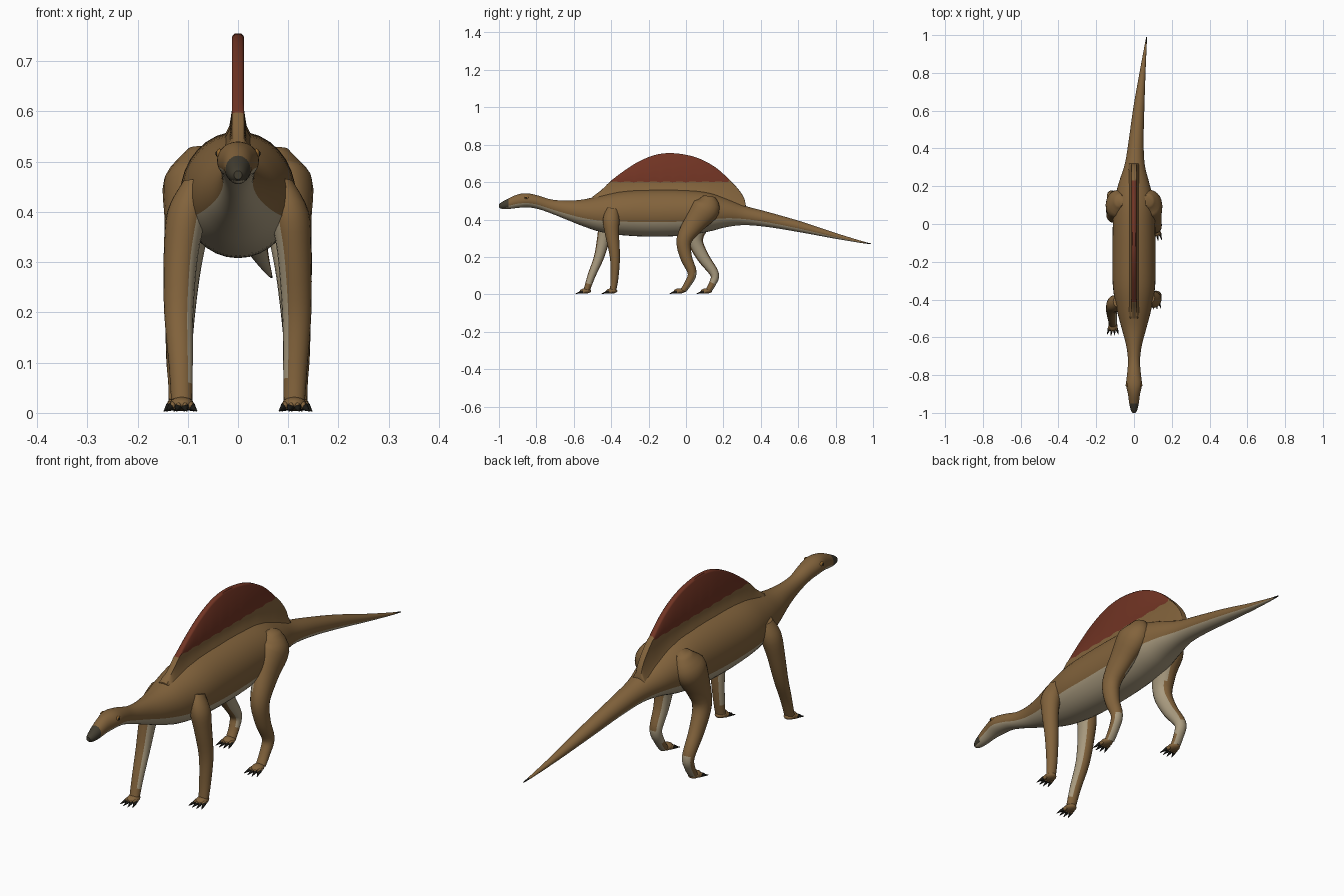
import bpy, bmesh, math
from mathutils import Vector, Matrix

cube = bpy.data.objects.get("Cube")
if cube:
    bpy.data.objects.remove(cube)


def material(name, *rgb):
    mat = bpy.data.materials.new(name)
    mat.use_nodes = True
    mat.diffuse_color = (*rgb, 1)
    mat.node_tree.nodes["Principled BSDF"].inputs["Base Color"].default_value = (*rgb, 1)
    return mat


MATERIALS = [
    material("brown hide", .225, .125, .045),
    material("cream belly", .40, .33, .215),
    material("rust sail", .165, .034, .017),
    material("grey snout", .055, .047, .03),
    material("black claw", .012, .011, .008),
    material("amber eye", .30, .14, .03),
]
BROWN, CREAM, RUST, GREY, BLACK, AMBER = range(len(MATERIALS))


def finish(name, bm, angle=50):
    mesh = bpy.data.meshes.new(name)
    bm.to_mesh(mesh)
    bm.free()
    for mat in MATERIALS:
        mesh.materials.append(mat)
    obj = bpy.data.objects.new(name, mesh)
    bpy.context.collection.objects.link(obj)
    bpy.ops.object.select_all(action='DESELECT')
    obj.select_set(True)
    bpy.context.view_layer.objects.active = obj
    bpy.ops.object.shade_smooth_by_angle(angle=math.radians(angle))
    return obj


def spline(rows, steps=4):
    """Smooth curve through rows of any width."""
    rows = [Vector(r) for r in rows]
    padded = [rows[0]] + rows + [rows[-1]]
    out = []
    for a, b, c, d in zip(padded, padded[1:], padded[2:], padded[3:]):
        for i in range(steps):
            t = i / steps
            out.append(b + (c - a) * (t / 2) + (a * 2 - b * 5 + c * 4 - d) * (t * t / 2)
                       + (b * 3 - a - c * 3 + d) * (t ** 3 / 2))
    return out + [rows[-1]]


def skin(name, rings, rule):
    """Bridge closed rings; rule(centre, normal, column) picks the colour."""
    bm = bmesh.new()
    loops = [[bm.verts.new(p) for p in ring] for ring in rings]
    n = len(loops[0])
    columns = {}
    for low, high in zip(loops, loops[1:]):
        for j in range(n):
            k = (j + 1) % n
            columns[bm.faces.new((low[j], low[k], high[k], high[j]))] = j
    for cap in (loops[0], loops[-1]):
        columns[bm.faces.new(cap)] = 0
    bmesh.ops.recalc_face_normals(bm, faces=bm.faces)
    bm.normal_update()
    for face, column in columns.items():
        face.material_index = rule(face.calc_center_median(), face.normal, column)
    return finish(name, bm)


def ellipse(centre, u, v, n):
    turns = [math.tau * i / n for i in range(n)]
    return [centre + u * math.cos(a) + v * math.sin(a) for a in turns]


# Body from nose to tail: y, top z, bottom z, half width, sideways shift
BODY = [
    (-1, .482, .465, .008, 0), (-.985, .493, .457, .017, 0),
    (-.95, .512, .456, .025, 0), (-.9, .534, .462, .032, 0),
    (-.85, .54, .465, .042, 0), (-.79, .528, .456, .036, 0),
    (-.72, .507, .432, .032, 0), (-.64, .501, .4, .042, 0),
    (-.55, .507, .364, .066, 0), (-.45, .53, .332, .092, 0),
    (-.33, .553, .315, .112, 0), (-.17, .56, .308, .115, 0),
    (0, .558, .315, .112, 0), (.12, .545, .335, .105, 0),
    (.22, .512, .36, .08, 0), (.32, .472, .37, .052, .004),
    (.45, .437, .358, .039, .012), (.62, .388, .33, .029, .026),
    (.8, .328, .297, .016, .045), (.94, .285, .274, .006, .061),
    (.99, .272, .268, .002, .067),
]
SIDES = 32


def body_colour(centre, normal, column):
    if centre.y < -.95 and centre.z > .462:
        return GREY
    if centre.y > .965:
        return BLACK
    angle = (column + .5) / SIDES * 360
    return CREAM if 202 < angle < 338 else BROWN


skin("body", [ellipse(Vector((shift, y, (top + low) / 2)), Vector((half, 0, 0)),
                      Vector((0, 0, (top - low) / 2)), SIDES)
              for y, top, low, half, shift in spline(BODY)], body_colour)


def back_height(y):
    for a, b in zip(BODY, BODY[1:]):
        if a[0] <= y <= b[0]:
            return a[1] + (b[1] - a[1]) * (y - a[0]) / (b[0] - a[0])


# Sail: y and crest height, with a flared root and a scalloped colour line
CREST = [(-.5, .522), (-.45, .56), (-.4, .608), (-.32, .668), (-.25, .711),
         (-.17, .744), (-.09, .755), (0, .746), (.08, .722), (.16, .677),
         (.23, .615), (.28, .562), (.31, .515), (.32, .475)]
sail_rings = []
for y, top in spline(CREST, 5):
    root = min(back_height(y), top - .004)
    line = min(.598 + .006 * abs(math.sin(y * 45)), top - .002)
    half = [(.036, root - .025), (.017, min(root + .012, line)), (.012, line),
            (.012, max(line, top - .006)), (.007, top)]
    outline = half + [(-x, z) for x, z in reversed(half)]
    sail_rings.append([Vector((x, y, z)) for x, z in outline])


def sail_colour(centre, normal, column):
    return RUST if 2 <= column <= 6 and -.415 < centre.y < .235 else BROWN


skin("sail", sail_rings, sail_colour)


def ball(bm, centre, size, colour):
    transform = Matrix.Translation(centre) @ Matrix.Diagonal((*size, 1))
    made = bmesh.ops.create_uvsphere(bm, u_segments=16, v_segments=10, radius=1, matrix=transform)
    for face in {f for v in made["verts"] for f in v.link_faces}:
        face.material_index = colour


# Foot: a pad with four short toes, each ending in a claw
def foot(name, x, y):
    bm = bmesh.new()
    ball(bm, (x, y, .018), (.024, .03, .014), BROWN)
    for i in range(4):
        spread = i - 1.5
        base = Vector((x + spread * .012, y - .018 + abs(spread) * .004, .014))
        ball(bm, base, (.007, .017, .009), BROWN)
        aim = Vector((spread * .22, -1, -.28)).normalized()
        turn = aim.to_track_quat('Z', 'Y').to_matrix().to_4x4()
        made = bmesh.ops.create_cone(
            bm, cap_ends=True, segments=8, radius1=.0085, radius2=.001, depth=.036,
            matrix=Matrix.Translation(base + aim * .022) @ turn)
        for face in {f for v in made["verts"] for f in v.link_faces}:
            face.material_index = BLACK
    finish(name, bm)


# Leg: x, y, z, half width across, half width along
def leg(name, side, rows, foot_y, hind):
    path = spline(rows)
    rings = []
    for i, (x, y, z, across, along) in enumerate(path):
        before, after = path[max(i - 1, 0)], path[min(i + 1, len(path) - 1)]
        tangent = Vector((0, after[1] - before[1], after[2] - before[2])).normalized()
        v = tangent.cross(Vector((1, 0, 0)))
        rings.append(ellipse(Vector((x * side, y, z)), Vector((across, 0, 0)), v * along, 20))

    def colour(centre, normal, column):
        inner = normal.x * side < -.5 and .06 < centre.z < .4
        heel = hind and centre.z < .11 and normal.y > .5
        return CREAM if inner or heel else BROWN

    skin(name + "_leg", rings, colour)
    foot(name + "_foot", rows[-1][0] * side, foot_y)


leg("left_front", 1, [
    (.085, -.39, .46, .025, .03), (.102, -.40, .40, .039, .044),
    (.112, -.395, .32, .034, .037), (.117, -.38, .2, .029, .027),
    (.114, -.382, .09, .024, .021), (.112, -.39, .02, .021, .017)], -.397, False)
leg("right_front", -1, [
    (.085, -.41, .46, .025, .03), (.102, -.42, .40, .039, .044),
    (.114, -.438, .31, .034, .036), (.118, -.465, .2, .029, .027),
    (.114, -.505, .1, .024, .021), (.112, -.53, .025, .021, .017)], -.537, False)

HIP = [(.075, .125, .525, .025, .03), (.09, .11, .465, .057, .074)]
leg("left_hind", 1, HIP + [
    (.1, .045, .38, .046, .058), (.11, -.01, .29, .037, .041),
    (.115, 0, .2, .03, .032), (.118, .033, .115, .025, .024),
    (.117, .012, .06, .022, .019), (.117, -.015, .02, .021, .016)], -.035, True)
leg("right_hind", -1, HIP + [
    (.1, .07, .38, .046, .058), (.11, .05, .29, .037, .041),
    (.115, .09, .2, .03, .033), (.118, .152, .11, .025, .024),
    (.117, .143, .06, .022, .019), (.117, .12, .02, .021, .016)], .11, True)

# Eyes: an amber ball with a dark pupil on each side of the head
for side, name in ((1, "left_eye"), (-1, "right_eye")):
    bm = bmesh.new()
    ball(bm, (side * .037, -.853, .516), (.006, .011, .010), AMBER)
    ball(bm, (side * .040, -.854, .516), (.005, .006, .006), BLACK)
    finish(name, bm)
